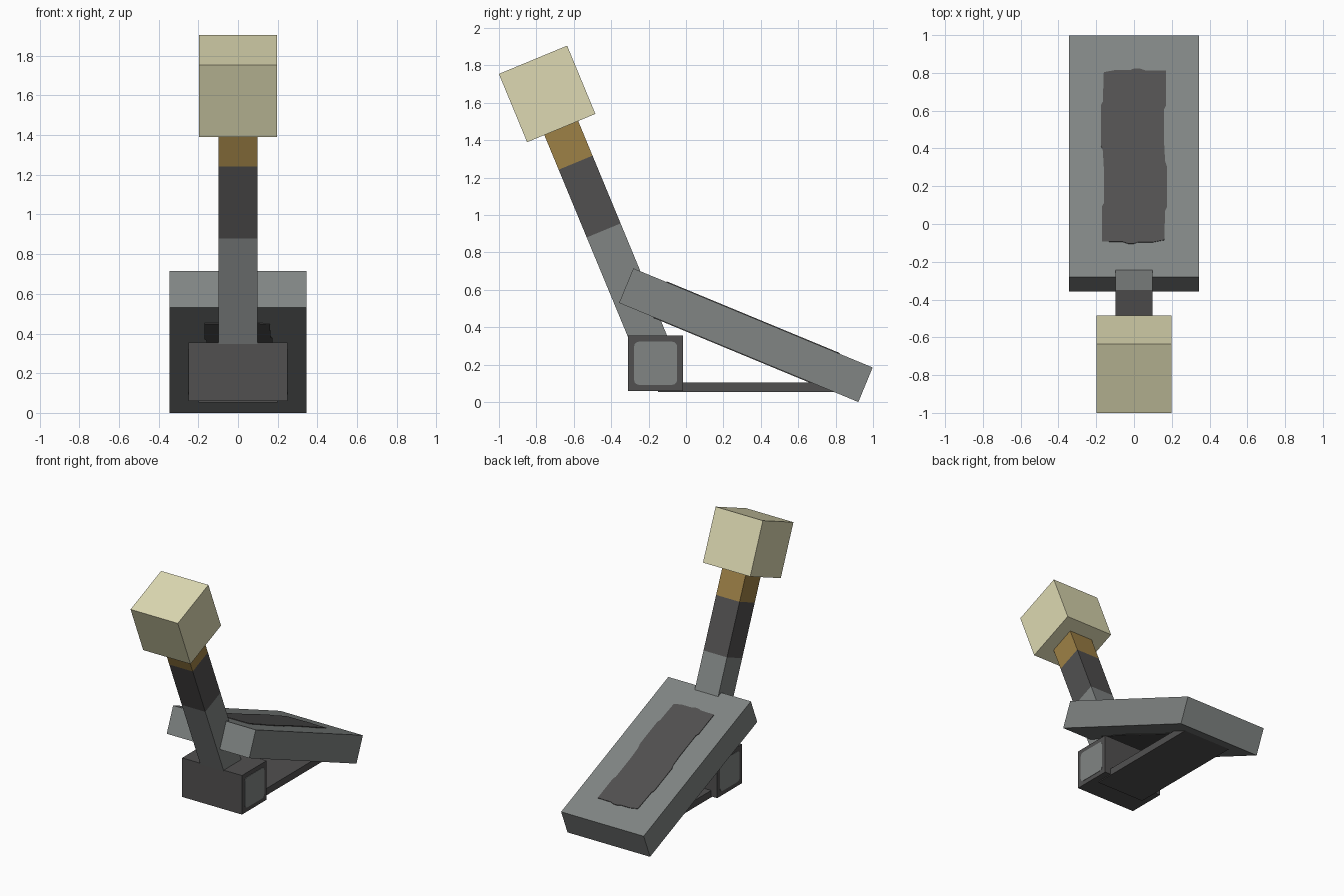
import bpy, bmesh, math
from mathutils import Matrix, Vector

if "Cube" in bpy.data.objects:
    bpy.data.objects.remove(bpy.data.objects["Cube"])

TILT = math.radians(22.5)


def material(name, rgb):
    m = bpy.data.materials.new(name)
    lin = [((c / 255 + 0.055) / 1.055) ** 2.4 for c in rgb]
    m.diffuse_color = (*lin, 1)
    m.use_nodes = True
    m.node_tree.nodes["Principled BSDF"].inputs["Base Color"].default_value = m.diffuse_color
    return m


GREY = material("stone_grey", (129, 133, 132))
DARK = material("dark_grey", (81, 80, 80))
BROWN = material("wood_brown", (158, 129, 70))
CREAM = material("pale_cream", (221, 217, 178))


def finish(name, bm, mats, loc, tilt=0.0):
    bmesh.ops.recalc_face_normals(bm, faces=bm.faces[:])
    me = bpy.data.meshes.new(name)
    bm.to_mesh(me)
    bm.free()
    for m in mats:
        me.materials.append(m)
    ob = bpy.data.objects.new(name, me)
    ob.location = loc
    ob.rotation_euler = (tilt, 0, 0)
    bpy.context.collection.objects.link(ob)
    return ob


def box_mesh(size, center=(0, 0, 0)):
    bm = bmesh.new()
    bmesh.ops.create_cube(bm, size=1, matrix=Matrix.Translation(center) @ Matrix.Diagonal((*size, 1)))
    return bm


def plate_mesh(points, thickness, to_3d):
    """Thin plate from a flat outline; to_3d places (a, b, height)."""
    bm = bmesh.new()
    low, high = ([bm.verts.new(to_3d(a, b, h)) for a, b in points] for h in (-thickness, thickness))
    bm.faces.new(low)
    bm.faces.new(high)
    n = len(points)
    for i in range(n):
        j = (i + 1) % n
        bm.faces.new((low[i], low[j], high[j], high[i]))
    return bm


# Sloped slab
PANEL = Vector((0, 0.32, 0.3575))
finish("sloped_panel", box_mesh((0.69, 1.385, 0.2)), [GREY], PANEL, -TILT)

# Ragged dark patches on the top and underside of the slab
half = [(.16, .06), (.16, .26), (.17, .28), (.17, .47), (.06, .472), (.03, .482), (0, .482),
        (-.02, .474), (-.10, .474), (-.16, .462), (-.165, .30), (-.175, .28), (-.175, .06), (-.165, .03)]
ragged = [(x, y * 1.04) for x, y in half] + [(-x, -y * 1.04) for x, y in half]
for name, z in (("top_patch", 0.1), ("underside_patch", -0.1)):
    bm = plate_mesh(ragged, 0.004, lambda a, b, h: (a, b, z + h))
    finish(name, bm, [DARK], PANEL, -TILT)

# Base block and the flat bar linking it to the slab
finish("base_block", box_mesh((0.5, 0.295, 0.295)), [DARK], (0, -0.1625, 0.2075))
finish("base_bar", box_mesh((0.4, 1.0, 0.052)), [DARK], (0, 0.35, 0.079))

# Rounded light inlays on both ends of the block
r, hw = 0.025, 0.115
inlay = []
for k, (sx, sy) in enumerate(((1, 1), (-1, 1), (-1, -1), (1, -1))):
    for s in range(4):
        a = math.pi / 2 * (k + s / 3)
        inlay.append((sx * (hw - r) + r * math.cos(a), sy * (hw - r) + r * math.sin(a)))
for name, x in (("right_inlay", 0.25), ("left_inlay", -0.25)):
    bm = plate_mesh(inlay, 0.003, lambda a, b, h: (x + h, a, b))
    finish(name, bm, [GREY], (0, -0.1625, 0.2075))

# Leaning handle, coloured in bands along its length
HEAD = Vector((0, -0.7425, 1.6475))
top, bottom, bands = -0.19, -1.5, (-0.398, -0.79)
bm = box_mesh((0.196, 0.196, top - bottom), (0, 0, (top + bottom) / 2))
for z in bands:
    bmesh.ops.bisect_plane(bm, geom=bm.verts[:] + bm.edges[:] + bm.faces[:],
                           plane_co=(0, 0, z), plane_no=(0, 0, 1))
for f in bm.faces:
    f.material_index = sum(f.calc_center_median().z < z for z in bands)
finish("handle", bm, [BROWN, DARK, GREY], HEAD, TILT)

# Cube knob at the tip of the handle
finish("knob", box_mesh((0.395, 0.395, 0.395)), [CREAM], HEAD, TILT)
